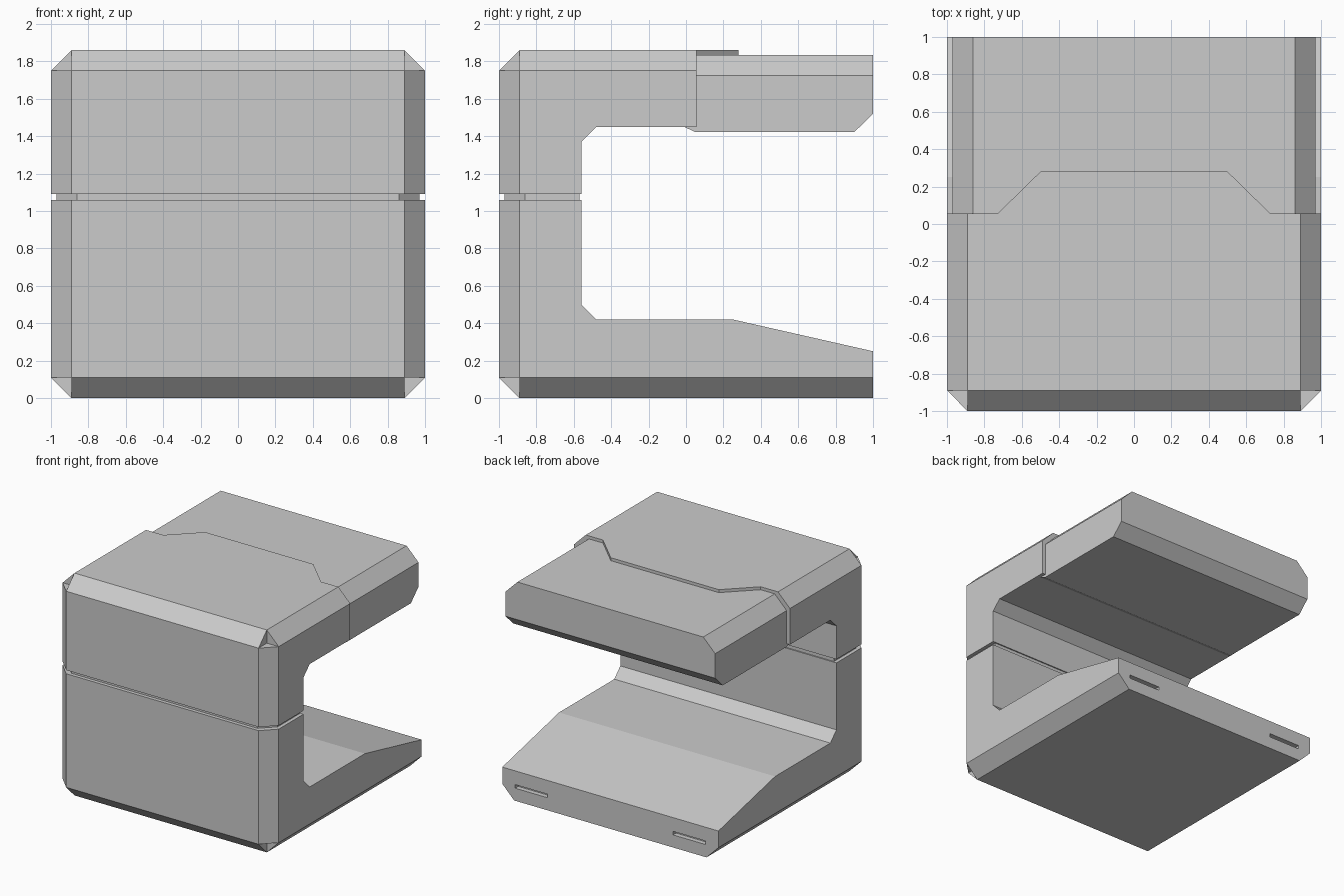
import bpy, bmesh
from mathutils import Vector

if "Cube" in bpy.data.objects:
    bpy.data.objects.remove(bpy.data.objects["Cube"])

C = 0.11  # chamfer size


def prism(name, profile, axis, a, b, chamfer=None):
    """Extrude a 2D profile along x (profile = y,z) or z (profile = x,y).
    chamfer(p, q) tells which edges get cut; three-way corners become small notches."""
    bm = bmesh.new()
    at = (lambda u, v, t: (t, u, v)) if axis == 'x' else (lambda u, v, t: (u, v, t))
    face = bm.faces.new([bm.verts.new(at(u, v, a)) for u, v in profile])
    ext = bmesh.ops.extrude_face_region(bm, geom=[face])
    step = Vector(at(0, 0, b - a))
    for v in ext['geom']:
        if isinstance(v, bmesh.types.BMVert):
            v.co += step
    bmesh.ops.recalc_face_normals(bm, faces=bm.faces)
    if chamfer:
        edges = [e for e in bm.edges if chamfer(e.verts[0].co, e.verts[1].co)]
        bmesh.ops.bevel(bm, geom=edges, offset=C, segments=1, affect='EDGES',
                        profile=0.5, clamp_overlap=False)
        tris = [f for f in bm.faces if len(f.verts) == 3]
        for f in tris:
            inner = [sorted(v.co[i] for v in f.verts)[1] for i in range(3)]
            new = bmesh.ops.poke(bm, faces=[f])['verts'][0]
            new.co = inner
    bmesh.ops.recalc_face_normals(bm, faces=bm.faces)
    me = bpy.data.meshes.new(name)
    bm.to_mesh(me)
    bm.free()
    ob = bpy.data.objects.new(name, me)
    bpy.context.collection.objects.link(ob)
    return ob


def outer(w, front, level):
    """Select the outer edges: sides and front at one height, plus front corners."""
    def near(a, b):
        return abs(a - b) < 1e-4

    def test(p, q):
        def both(f):
            return f(p) and f(q)
        side = near(p.x, q.x) and near(abs(p.x), w)
        flat = both(lambda v: near(v.z, level))
        fr = both(lambda v: near(v.y, front))
        return (side and flat) or (flat and fr) or (side and fr)
    return test


# Lower body with sloped tray
base = prism("base_tray", [(-1, 0), (1, 0), (1, .25), (.25, .42), (-.48, .42),
                           (-.56, .5), (-.56, 1.06), (-1, 1.06)],
             'x', -1, 1, outer(1, -1, 0))

# Two shallow slots in the tray end
for s in (-1, 1):
    x0, x1 = sorted((s * .58, s * .88))
    cutter = prism("slot_cutter", [(x0, .96), (x1, .96), (x1, 1.1), (x0, 1.1)],
                   'z', .105, .135)
    cutter.hide_render = True
    mod = base.modifiers.new("slot", 'BOOLEAN')
    mod.operation = 'DIFFERENCE'
    mod.solver = 'EXACT'
    mod.object = cutter
    bpy.context.view_layer.objects.active = base
    bpy.ops.object.modifier_apply(modifier=mod.name)
    bpy.data.objects.remove(cutter)

# Upper body with overhanging arm
prism("upper_body", [(-1, 1.09), (-.56, 1.09), (-.56, 1.37), (-.48, 1.448),
                     (.055, 1.448), (.055, 1.86), (-1, 1.86)],
      'x', -1, 1, outer(1, -1, 1.86))

# Recessed spacer showing in the seam between the halves
k = .97
prism("seam_core", [(-k + C, -k), (k - C, -k), (k, -k + C), (k, -.57),
                    (-k, -.57), (-k, -k + C)], 'z', 1.04, 1.11)

# Front head of the arm, slightly narrower and lower than the body
prism("arm_head", [(-.01, 1.45), (.05, 1.422), (.9, 1.422), (1, 1.52),
                   (1, 1.835), (-.01, 1.835)],
      'x', -.97, .97, outer(.97, -5, 1.835))

# Raised tongue of the top cover lying over the head
prism("cover_tongue", [(-.73, .055), (.73, .055), (.5, .28), (-.5, .28)],
      'z', 1.81, 1.86)
